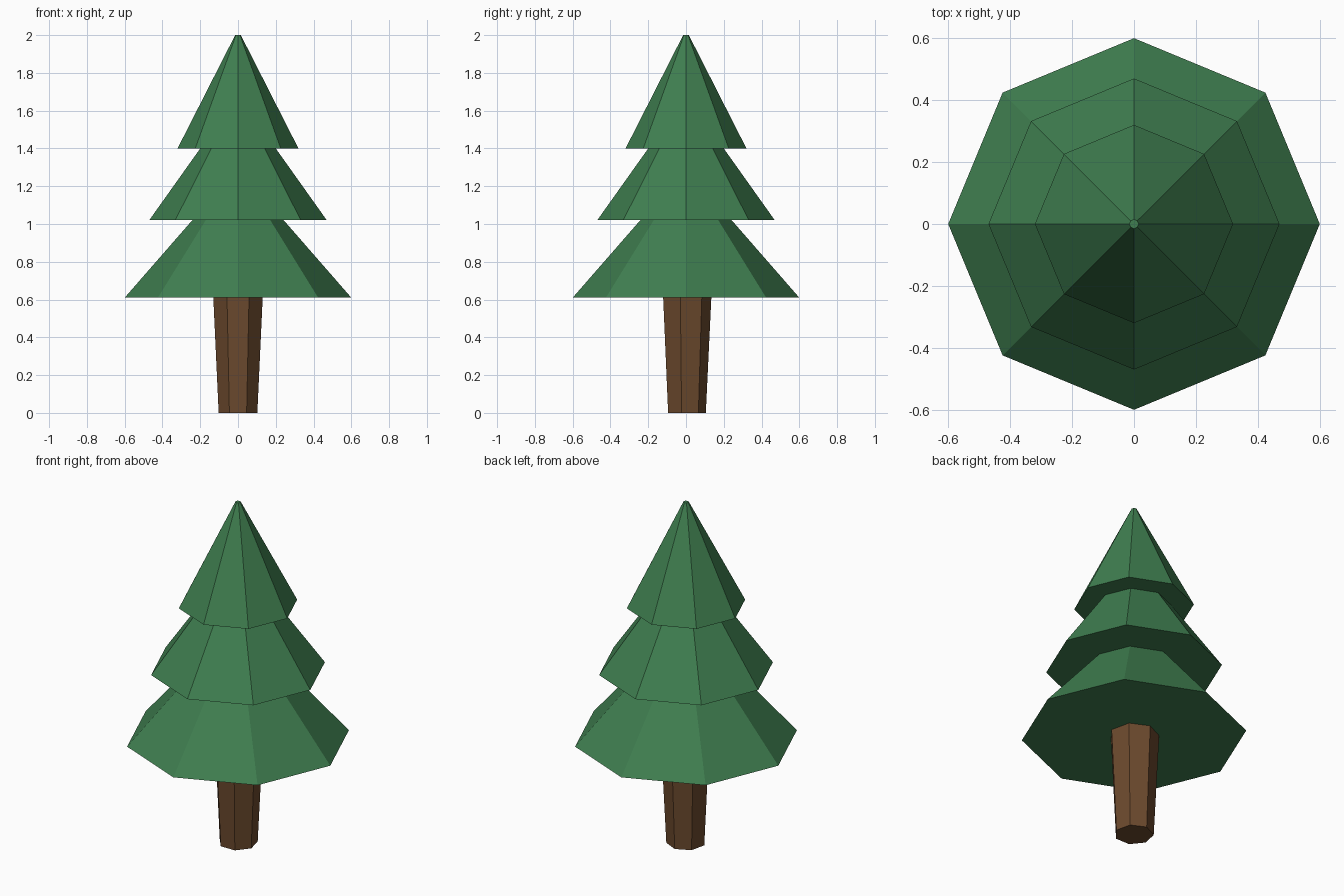
import bpy
import math

if "Cube" in bpy.data.objects:
    bpy.data.objects.remove(bpy.data.objects["Cube"])


def material(name, color):
    mat = bpy.data.materials.new(name)
    mat.diffuse_color = (*color, 1.0)
    mat.use_nodes = True
    mat.node_tree.nodes["Principled BSDF"].inputs["Base Color"].default_value = mat.diffuse_color
    return mat


def frustum(name, sides, r_low, r_high, z_low, z_high, turn, mat):
    """Flat-shaded tapered prism, first corner at angle `turn` from +x."""
    verts = []
    for r, z in ((r_low, z_low), (r_high, z_high)):
        for i in range(sides):
            a = turn + math.tau * i / sides
            verts.append((r * math.cos(a), r * math.sin(a), z))
    faces = [tuple(reversed(range(sides))), tuple(range(sides, 2 * sides))]
    for i in range(sides):
        j = (i + 1) % sides
        faces.append((i, j, sides + j, sides + i))
    mesh = bpy.data.meshes.new(name)
    mesh.from_pydata(verts, [], faces)
    mesh.materials.append(mat)
    obj = bpy.data.objects.new(name, mesh)
    bpy.context.collection.objects.link(obj)
    return obj


bark = material("bark_brown", (0.15, 0.068, 0.027))
needles = material("needle_green", (0.05, 0.21, 0.08))

# Seven-sided trunk, widening upward into the foliage
frustum("trunk", 7, 0.105, 0.136, 0.0, 0.65, math.pi / 2, bark)

# Three octagonal foliage tiers, each tucked into the one above
tiers = (
    ("lower_foliage", 0.60, 0.61, 1.28),
    ("middle_foliage", 0.47, 1.02, 1.66),
    ("upper_foliage", 0.32, 1.40, 2.00),
)
for name, radius, z_low, z_high in tiers:
    frustum(name, 8, radius, 0.015, z_low, z_high, 0.0, needles)
